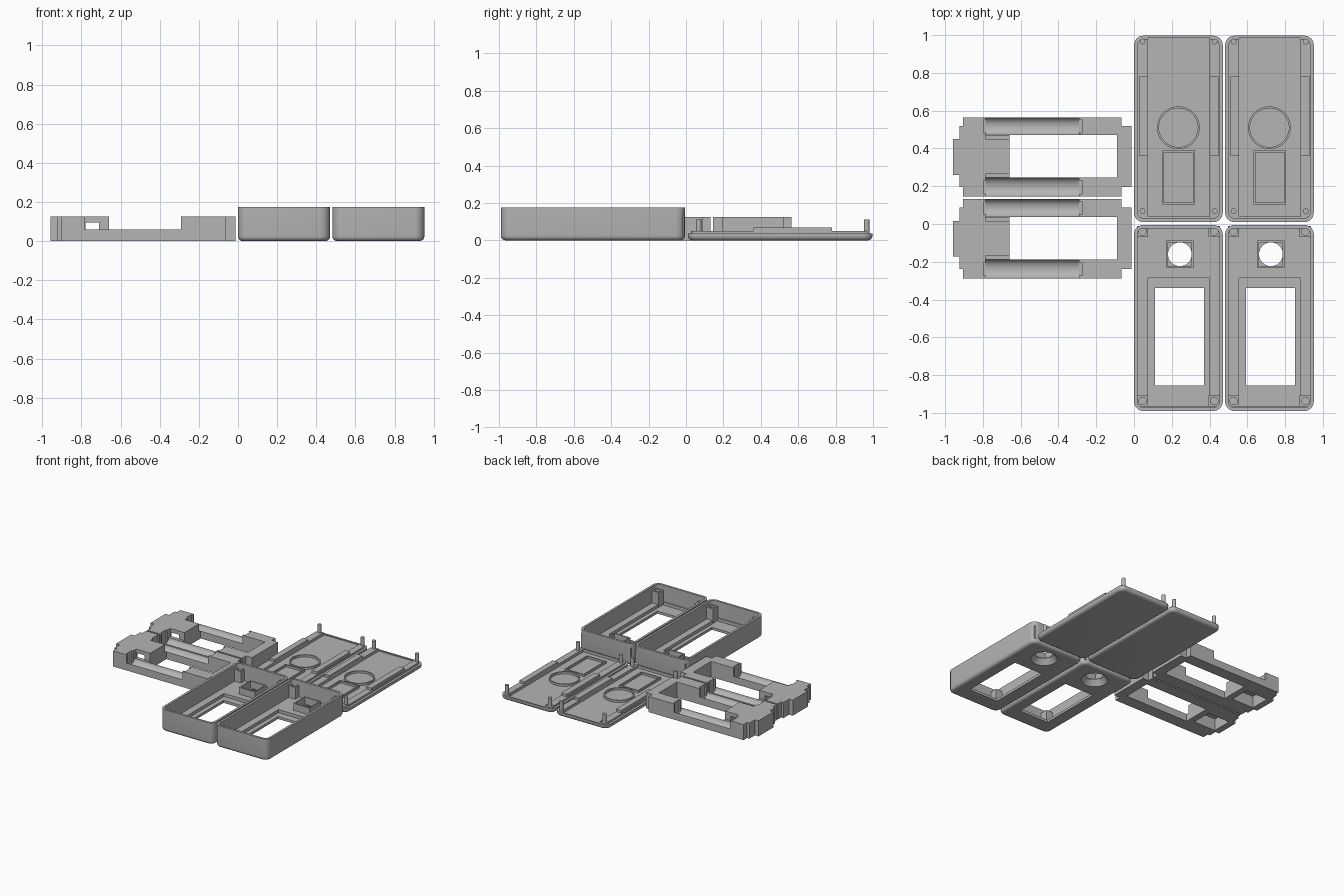
import bpy, bmesh, math

if "Cube" in bpy.data.objects:
    bpy.data.objects.remove(bpy.data.objects["Cube"])

grey = bpy.data.materials.new("light_grey")
grey.diffuse_color = (0.46, 0.46, 0.46, 1)
grey.use_nodes = True
grey.node_tree.nodes["Principled BSDF"].inputs["Base Color"].default_value = grey.diffuse_color


def finish(bm, name):
    bmesh.ops.recalc_face_normals(bm, faces=bm.faces)
    me = bpy.data.meshes.new(name)
    bm.to_mesh(me)
    bm.free()
    me.materials.append(grey)
    ob = bpy.data.objects.new(name, me)
    bpy.context.collection.objects.link(ob)
    return ob


def box(name, x0, x1, y0, y1, z0, z1):
    bm = bmesh.new()
    bmesh.ops.create_cube(bm, size=1)
    for v in bm.verts:
        v.co = ((x0 + x1) / 2 + v.co.x * (x1 - x0),
                (y0 + y1) / 2 + v.co.y * (y1 - y0),
                (z0 + z1) / 2 + v.co.z * (z1 - z0))
    return finish(bm, name)


def loft(name, rings):
    """Closed solid through rings of equal point count."""
    bm = bmesh.new()
    loops = [[bm.verts.new(p) for p in r] for r in rings]
    n = len(loops[0])
    for a, b in zip(loops, loops[1:]):
        for i in range(n):
            bm.faces.new((a[i], a[(i + 1) % n], b[(i + 1) % n], b[i]))
    bm.faces.new(loops[0])
    bm.faces.new(loops[-1])
    return finish(bm, name)


def round_ring(x0, x1, y0, y1, inset, z, r):
    r = max(r - inset, 0.008)
    x0, x1, y0, y1 = x0 + inset, x1 - inset, y0 + inset, y1 - inset
    pts = []
    for k, (cx, cy) in enumerate([(x1 - r, y1 - r), (x0 + r, y1 - r), (x0 + r, y0 + r), (x1 - r, y0 + r)]):
        for i in range(7):
            a = math.pi / 2 * (k + i / 6)
            pts.append((cx + r * math.cos(a), cy + r * math.sin(a), z))
    return pts


def tray(name, y0, y1, profile):
    return loft(name, [round_ring(0, 0.47, y0, y1, i, z, 0.05) for i, z in profile])


def cylinder(name, x, y, z0, z1, r0, r1=None, n=32):
    r1 = r1 or r0
    return loft(name, [[(x + r * math.cos(2 * math.pi * i / n), y + r * math.sin(2 * math.pi * i / n), z)
                        for i in range(n)] for r, z in ((r0, z0), (r1, z1))])


def boolean(ob, other, op="DIFFERENCE"):
    m = ob.modifiers.new("bool", "BOOLEAN")
    m.operation, m.solver, m.object = op, "EXACT", other
    bpy.context.view_layer.objects.active = ob
    bpy.ops.object.modifier_apply(modifier=m.name)
    bpy.data.objects.remove(other)


def cut(ob, *dims):
    boolean(ob, box("cutter", *dims))


def repeat(parts, offset):
    for ob in parts:
        bpy.ops.object.select_all(action="DESELECT")
        ob.select_set(True)
        bpy.context.view_layer.objects.active = ob
        bpy.ops.object.shade_smooth_by_angle(angle=math.radians(30))
        twin = ob.copy()
        twin.name = ob.name + "_second"
        twin.location = offset
        bpy.context.collection.objects.link(twin)


# rounded lower edge shared by both shells
fillet = [(0.025 * (1 - math.sin(a)), 0.025 * (1 - math.cos(a)))
          for a in [math.pi / 2 * i / 5 for i in range(6)]]

# deep case: thin walls, screen recess and window, dished button hole
case = tray("case", -0.99, -0.005, fillet + [(0, 0.175), (0.018, 0.175), (0.018, 0.045)])
cut(case, 0.075, 0.40, -0.965, -0.285, 0.02, 0.10)
cut(case, 0.11, 0.37, -0.855, -0.34, -0.1, 0.1)
boolean(case, cylinder("dish", 0.243, -0.16, -0.002, 0.06, 0.1, 0.05))
boolean(case, cylinder("button_hole", 0.243, -0.16, -0.1, 0.1, 0.063))
case_parts = [case]
for x in (0.045, 0.425):
    for y in (-0.937, -0.04):
        post = box("case_post", x - 0.03, x + 0.03, y - 0.03, y + 0.03, 0.03, 0.14)
        boolean(post, cylinder("socket", x, y, 0.07, 0.2, 0.02, n=20))
        case_parts.append(post)
sleeve = box("button_sleeve", 0.17, 0.315, -0.232, -0.087, 0.04, 0.10)
cut(sleeve, 0.18, 0.305, -0.222, -0.097, 0.0, 0.2)
case_parts.append(sleeve)
repeat(case_parts, (0.482, 0, 0))

# shallow lid: channel, side tabs, pegs, ring and rectangular frame
lid = tray("lid", 0.01, 0.997, fillet + [(0, 0.036), (0.018, 0.036), (0.018, 0.05)])
cut(lid, 0.075, 0.40, 0.04, 0.985, 0.028, 0.1)
cut(lid, 0.19, 0.315, 0.97, 1.1, 0.036, 0.1)
lid_parts = [lid]
for x0, x1 in ((0.028, 0.075), (0.40, 0.447)):
    lid_parts.append(box("lid_side_tab", x0, x1, 0.36, 0.78, 0.03, 0.07))
for x in (0.045, 0.427):
    for y in (0.068, 0.966):
        lid_parts.append(cylinder("lid_peg", x, y, 0.03, 0.112, 0.015, n=20))
ring = cylinder("lid_ring", 0.235, 0.51, 0.02, 0.045, 0.113, n=48)
boolean(ring, cylinder("ring_hole", 0.235, 0.51, 0, 0.1, 0.103, n=48))
frame = box("lid_frame", 0.15, 0.322, 0.103, 0.388, 0.02, 0.045)
cut(frame, 0.16, 0.312, 0.113, 0.378, 0, 0.1)
lid_parts += [ring, frame]
repeat(lid_parts, (0.482, 0, 0))

# inner carrier: stepped body with long opening and hollowed side rails
H = 0.125
carrier = box("carrier", -0.905, -0.065, 0.145, 0.565, 0, H)
boolean(carrier, box("end_step", -0.925, -0.012, 0.195, 0.52, 0, H), "UNION")
boolean(carrier, box("nose", -0.957, -0.80, 0.26, 0.45, 0, H), "UNION")
cut(carrier, -0.66, -0.09, 0.245, 0.47, -0.1, 0.3)
for yc, w in ((0.5175, 0.0475), (0.195, 0.05)):
    # clear the rail down to its edge height, then scoop a trough
    lo, hi = yc - w - 0.02, yc + w + 0.02
    cut(carrier, -0.785, -0.29, lo, hi, 0.06, 0.3)
    arc = [(yc + w * math.cos(math.pi * i / 16), 0.0605 - 0.038 * math.sin(math.pi * i / 16)) for i in range(17)]
    boolean(carrier, loft("trough", [[(x, y, z) for y, z in arc] for x in (-0.785, -0.29)]))
    # contact slots at both ends of the trough
    for x in (-0.797, -0.29):
        cut(carrier, x, x + 0.014, yc - 0.035, yc + 0.035, 0.03, 0.3)
# pocket beneath the nose and the slot across it
cut(carrier, -0.905, -0.71, 0.275, 0.435, -0.1, 0.095)
cut(carrier, -0.78, -0.71, 0.2, 0.5, 0.06, 0.095)
repeat([carrier], (0, -0.433, 0))
